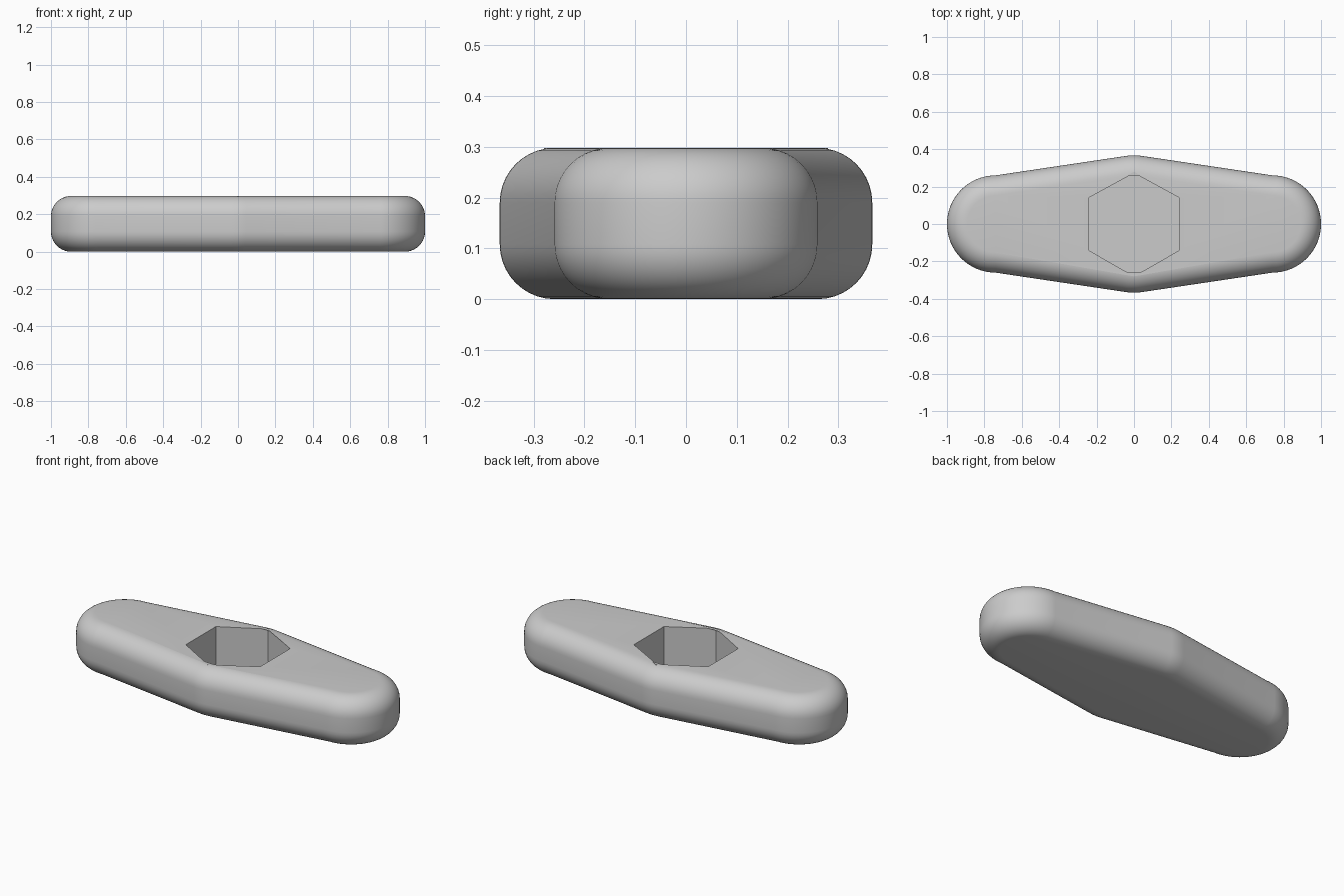
import bpy, bmesh
from math import sin, cos, pi, radians

cube = bpy.data.objects.get("Cube")
if cube:
    bpy.data.objects.remove(cube, do_unlink=True)

HEIGHT, FILLET = 0.298, 0.108
END_X, END_R = 0.74, 0.26
APEX_Y, APEX_R, TAPER = 0.367, 0.3, radians(8.5)
HEX_R, FLOOR_Z = 0.28, 0.045


def arc(cx, cy, r, start, end, steps):
    return [(cx + r * cos(start + (end - start) * i / steps),
             cy + r * sin(start + (end - start) * i / steps)) for i in range(steps + 1)]


def outline(inset):
    """Tapered bar outline with round ends, moved inwards by inset."""
    half = arc(END_X, 0, END_R - inset, -pi / 2, pi / 2, 32)
    half += arc(0, APEX_Y - APEX_R, APEX_R - inset, pi / 2 - TAPER, pi / 2 + TAPER, 6)
    return half + [(-x, -y) for x, y in half]


def add_ring(bm, points, z):
    return [bm.verts.new((x, y, z)) for x, y in points]


def skin(bm, lower, upper):
    n = len(lower)
    for i in range(n):
        j = (i + 1) % n
        bm.faces.new((lower[i], lower[j], upper[j], upper[i]))


def ring_edges(bm, ring):
    return [bm.edges.get((v, ring[i - 1])) or bm.edges.new((v, ring[i - 1]))
            for i, v in enumerate(ring)]


bm = bmesh.new()

# Rounded outer wall, from the bottom face up to the top face
STEPS = 10
angles = [pi / 2 * i / STEPS for i in range(STEPS + 1)]
levels = [(FILLET * (1 - sin(a)), FILLET * (1 - cos(a))) for a in angles]
levels += [(d, HEIGHT - z) for d, z in reversed(levels)]
rings = [add_ring(bm, outline(d), z) for d, z in levels]
for lower, upper in zip(rings, rings[1:]):
    skin(bm, lower, upper)
bm.faces.new(rings[0][::-1])

# Hexagonal pocket with a closed floor
hexagon = [(HEX_R * cos(pi / 2 + i * pi / 3), HEX_R * sin(pi / 2 + i * pi / 3)) for i in range(6)]
rim = add_ring(bm, hexagon, HEIGHT)
floor = add_ring(bm, hexagon, FLOOR_Z)
skin(bm, rim, floor)
bm.faces.new(floor)

# Flat top face around the pocket
bmesh.ops.triangle_fill(bm, use_beauty=True, normal=(0, 0, 1),
                        edges=ring_edges(bm, rings[-1]) + ring_edges(bm, rim))
bmesh.ops.recalc_face_normals(bm, faces=bm.faces)

mesh = bpy.data.meshes.new("knob_body")
bm.to_mesh(mesh)
bm.free()
knob = bpy.data.objects.new("knob_body", mesh)
bpy.context.collection.objects.link(knob)

# Single grey material
grey = bpy.data.materials.new("light_grey")
grey.use_nodes = True
colour = (0.6, 0.6, 0.6, 1)
grey.diffuse_color = colour
grey.node_tree.nodes["Principled BSDF"].inputs["Base Color"].default_value = colour
mesh.materials.append(grey)

bpy.ops.object.select_all(action="DESELECT")
knob.select_set(True)
bpy.context.view_layer.objects.active = knob
bpy.ops.object.shade_smooth_by_angle(angle=radians(30))
